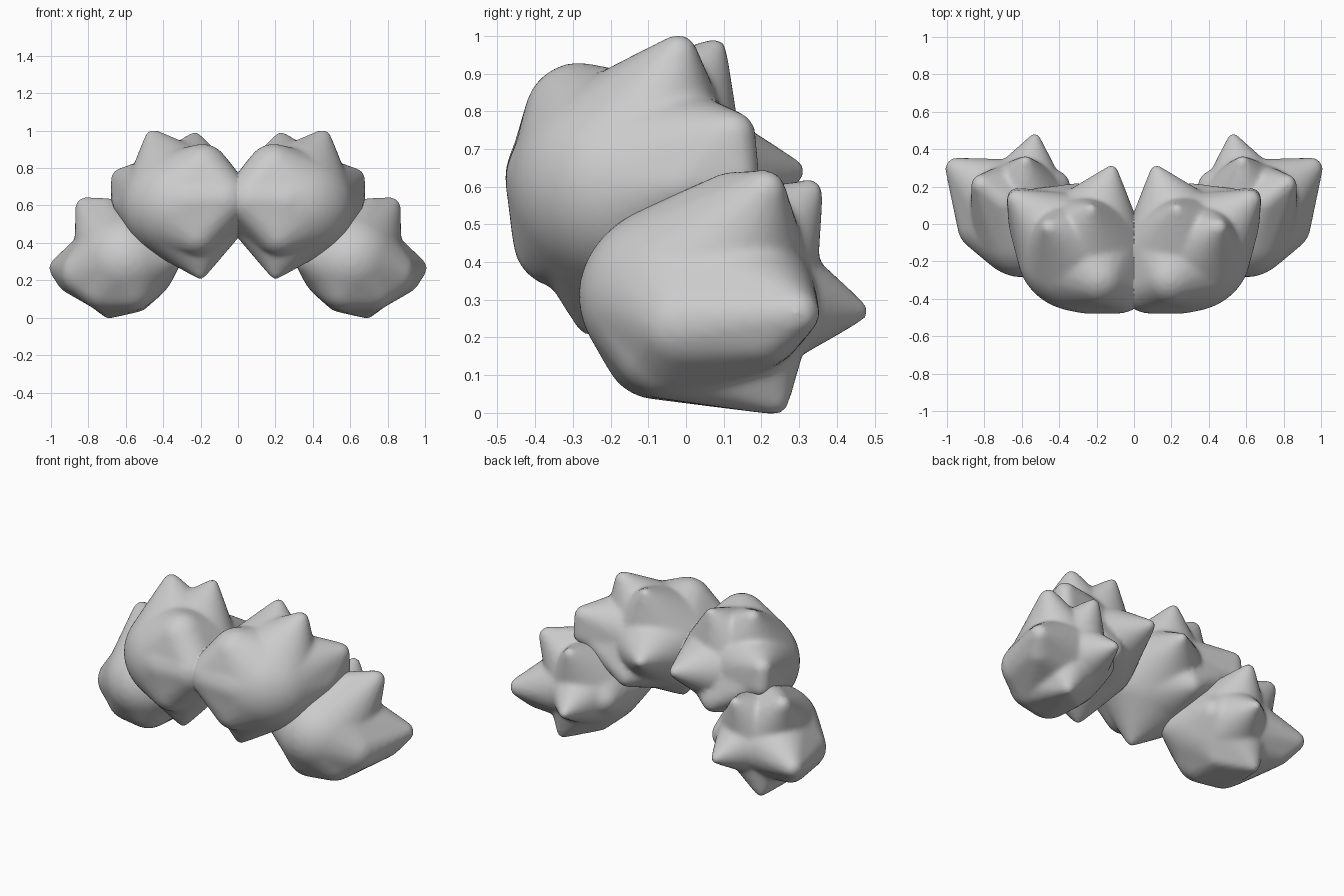
import bpy, bmesh
from mathutils import Vector

if "Cube" in bpy.data.objects:
    bpy.data.objects.remove(bpy.data.objects["Cube"])

def clump(name, centre, radii, groups):
    """Rounded dome whose surface stretches tangentially over each group of balls."""
    mesh = bpy.data.meshes.new(name)
    total = bmesh.new()
    for group in groups:
        bm = bmesh.new()
        bmesh.ops.create_icosphere(bm, subdivisions=4, radius=1)
        for v in bm.verts:
            v.co = Vector(centre) + Vector([c * s for c, s in zip(v.co, radii)])
        for x, y, z, r in group:
            new = bmesh.ops.create_icosphere(bm, subdivisions=3, radius=r)["verts"]
            for v in new:
                v.co += Vector((x, y, z))
        pts = [v.co.copy() for v in bm.verts]
        bm.free()
        hull = bmesh.new()
        for p in pts:
            hull.verts.new(p)
        out = bmesh.ops.convex_hull(hull, input=hull.verts[:])
        junk = {g for g in out["geom_interior"] + out["geom_unused"]
                if isinstance(g, bmesh.types.BMVert)}
        bmesh.ops.delete(hull, geom=list(junk), context='VERTS')
        bmesh.ops.recalc_face_normals(hull, faces=hull.faces[:])
        part = bpy.data.meshes.new("hull")
        hull.to_mesh(part)
        hull.free()
        total.from_mesh(part)
        bpy.data.meshes.remove(part)
    total.to_mesh(mesh)
    total.free()
    ob = bpy.data.objects.new(name, mesh)
    bpy.context.collection.objects.link(ob)
    # fuse the hulls, soften the creases, mirror to the other side
    rm = ob.modifiers.new("fuse", 'REMESH')
    rm.mode = 'VOXEL'
    rm.voxel_size = 0.014
    rm.use_smooth_shade = True
    sm = ob.modifiers.new("soften", 'SMOOTH')
    sm.factor = 0.5
    sm.iterations = 8
    mi = ob.modifiers.new("mirror", 'MIRROR')
    mi.use_axis[0] = True
    mi.use_bisect_axis[0] = True
    return ob

# Upper clump beside the centre line
clump("inner_tuft", (0.28, -0.155, 0.60), (0.345, 0.315, 0.30), [
    # rounded front lobe
    [(0.19, -0.285, 0.785, 0.145), (0.07, -0.33, 0.63, 0.145)],
    # front belly
    [(0.08, -0.335, 0.63, 0.145), (0.22, -0.33, 0.46, 0.13), (0.26, -0.33, 0.62, 0.15)],
    [(0.45, -0.02, 0.955, 0.05)],    # tall peak
    [(0.23, 0.078, 0.965, 0.03)],    # rear peak
    # side tip
    [(0.62, 0.125, 0.74, 0.06), (0.62, 0.135, 0.63, 0.06), (0.60, -0.01, 0.61, 0.07)],
    [(0.12, 0.28, 0.64, 0.035)],     # back tip
    [(0.30, 0.15, 0.46, 0.07), (0.54, 0.11, 0.60, 0.08)],  # lower back
    [(0.20, -0.26, 0.235, 0.03)],    # bottom tip
])

# Lower clump at the side
clump("outer_tuft", (0.60, 0.03, 0.31), (0.275, 0.315, 0.26), [
    [(0.815, 0.21, 0.59, 0.055), (0.70, 0.12, 0.56, 0.08)],  # upper side tip
    [(0.58, 0.33, 0.585, 0.035)],    # upper back tip
    # wide side tip
    [(0.95, 0.295, 0.265, 0.06), (0.88, 0.21, 0.22, 0.095),
     (0.81, -0.01, 0.24, 0.135), (0.71, -0.04, 0.18, 0.145)],
    [(0.53, 0.455, 0.27, 0.03)],     # rear tip
    # underside
    [(0.57, -0.08, 0.175, 0.14), (0.71, -0.05, 0.175, 0.14),
     (0.69, 0.235, 0.035, 0.04), (0.54, 0.10, 0.10, 0.07)],
    # inner front shoulder
    [(0.43, -0.08, 0.33, 0.13), (0.57, -0.08, 0.19, 0.14)],
    # back
    [(0.43, 0.20, 0.30, 0.09), (0.66, 0.22, 0.32, 0.11)],
])
